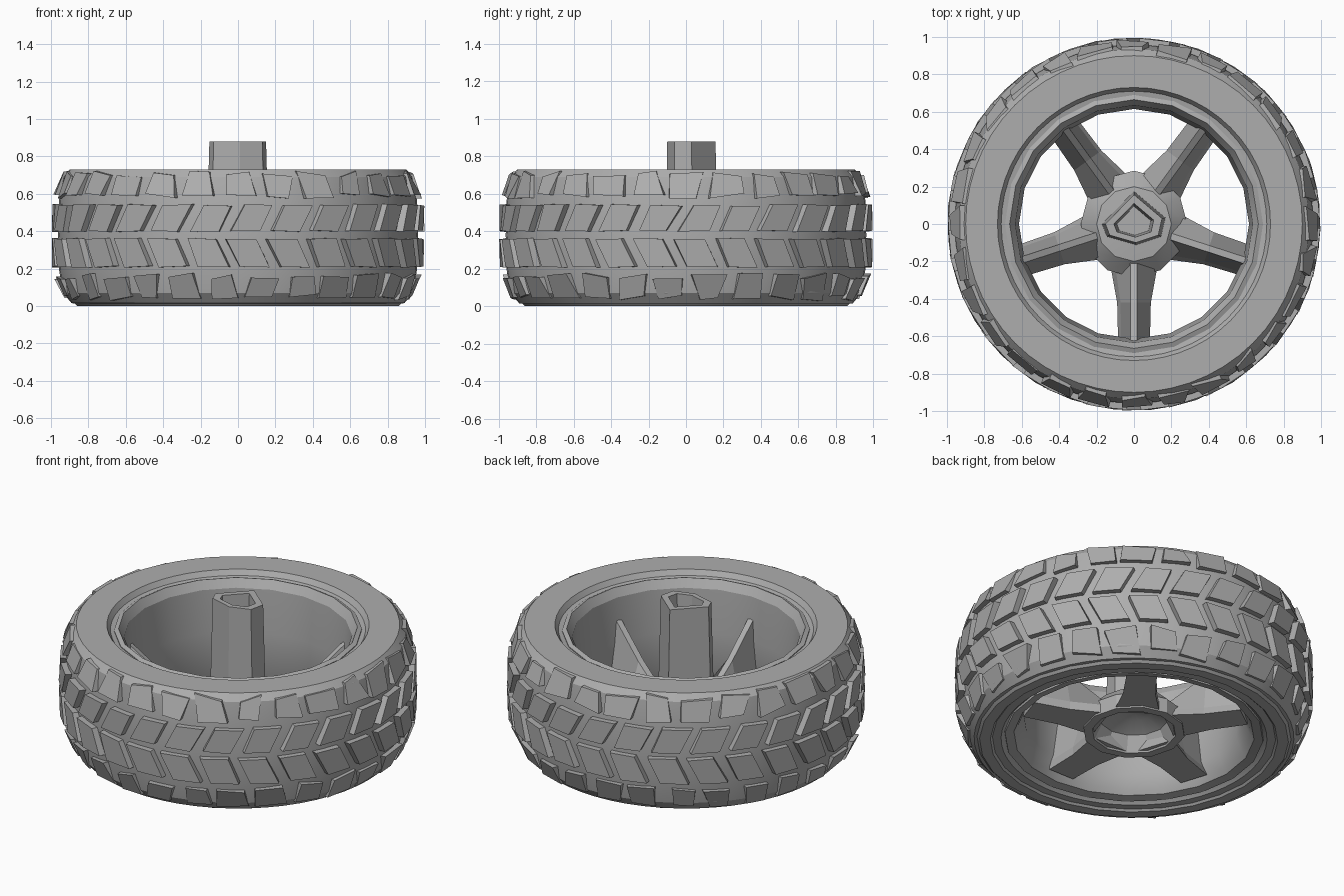
import bpy, math, random
from math import pi, cos, sin

random.seed(4)
cube = bpy.data.objects.get("Cube")
if cube:
    bpy.data.objects.remove(cube, do_unlink=True)

grey = bpy.data.materials.new("plain_grey")
grey.use_nodes = True
GREY = (0.42, 0.42, 0.42, 1)
grey.diffuse_color = GREY
grey.node_tree.nodes["Principled BSDF"].inputs["Base Color"].default_value = GREY


def make(name, verts, faces, smooth=None):
    mesh = bpy.data.meshes.new(name)
    mesh.from_pydata(verts, [], faces)
    mesh.materials.append(grey)
    obj = bpy.data.objects.new(name, mesh)
    bpy.context.collection.objects.link(obj)
    bpy.ops.object.select_all(action="DESELECT")
    obj.select_set(True)
    bpy.context.view_layer.objects.active = obj
    bpy.ops.object.mode_set(mode="EDIT")
    bpy.ops.mesh.select_all(action="SELECT")
    bpy.ops.mesh.normals_make_consistent(inside=False)
    bpy.ops.object.mode_set(mode="OBJECT")
    if smooth:
        bpy.ops.object.shade_smooth_by_angle(angle=math.radians(smooth))
    return obj


def loft(rings, closed=False):
    """Join rings of equal length; cap the ends, or close the loop of rings."""
    n = len(rings[0])
    verts = [v for ring in rings for v in ring]
    faces = []
    for i in range(len(rings) - (not closed)):
        a, b = i * n, (i + 1) % len(rings) * n
        faces += [(a + j, a + (j + 1) % n, b + (j + 1) % n, b + j) for j in range(n)]
    if not closed:
        faces += [tuple(range(n)), tuple(range(len(verts) - n, len(verts)))]
    return verts, faces


def circle(r, z, n):
    return [(r * cos(2 * pi * j / n), r * sin(2 * pi * j / n), z) for j in range(n)]


def lathe(name, profile, n, closed=False, smooth=25):
    return make(name, *loft([circle(r, z, n) for r, z in profile], closed), smooth)


# Tyre carcass
lathe("tyre", [(0.66, 0.69), (0.71, 0.70), (0.73, 0.73), (0.90, 0.73), (0.935, 0.69),
               (0.958, 0.56), (0.962, 0.38), (0.958, 0.20), (0.935, 0.07), (0.89, 0.015),
               (0.74, 0.01), (0.72, 0.03), (0.66, 0.06)], 56, True)

# Rim barrel with a lip at both ends
lathe("rim", [(0.69, 0.70), (0.665, 0.71), (0.635, 0.66), (0.615, 0.40), (0.615, 0.14),
              (0.65, 0.06), (0.67, 0.03), (0.72, 0.02), (0.73, 0.06), (0.68, 0.10)],
      20, True)


# Tread blocks: each is a raised quad with slightly flared sides
def tread_radius(z):
    t = abs(z - 0.38) / 0.34
    return 0.9995 - 0.062 * t ** 4


def tread_row(name, z0, z1, width, slant, offset, jitter, count=28):
    verts, faces = [], []
    for i in range(count):
        mid = 2 * pi * (i + offset) / count
        corners = [(-width - slant, z0), (width - slant, z0), (width + slant, z1), (-width + slant, z1)]
        base, top = [], []
        for a, z in corners:
            a += random.uniform(-jitter, jitter)
            z += random.uniform(-jitter, jitter) * 0.6
            r = tread_radius(z) - random.uniform(0, jitter) * 0.6
            top.append((r * cos(mid + a), r * sin(mid + a), z))
            w = mid + a * 1.1
            rb = tread_radius(z) - 0.06
            base.append((rb * cos(w), rb * sin(w), z))
        v, f = loft([base, top])
        faces += [tuple(k + len(verts) for k in face) for face in f]
        verts += v
    make(name, verts, faces)


tread_row("upper_shoulder_tread", 0.59, 0.705, 0.075, 0.0, 0.0, 0.03)
tread_row("upper_centre_tread", 0.40, 0.54, 0.078, 0.035, 0.35, 0.008)
tread_row("lower_centre_tread", 0.21, 0.36, 0.078, -0.035, 0.25, 0.008)
tread_row("lower_shoulder_tread", 0.045, 0.16, 0.075, 0.0, 0.6, 0.03)

# Hub with a dished underside
lathe("hub", [(0.0, 0.19), (0.10, 0.18), (0.19, 0.14), (0.235, 0.05), (0.285, 0.05),
              (0.285, 0.14), (0.20, 0.22), (0.0, 0.24)], 12, True)

# Hollow axle stub, slightly irregular and tapered
outline = [(0.0, 0.157), (0.15, 0.03), (0.13, -0.06), (0.01, -0.10), (-0.13, -0.06), (-0.153, 0.0)]


def axle_ring(s, z):
    return [(x * s, y * s, z) for x, y in outline]


make("axle", *loft([axle_ring(1.12, 0.2), axle_ring(1, 0.88), axle_ring(0.7, 0.88),
                    axle_ring(0.6, 0.62)]))

# Five spokes: a flat plate with a ridge climbing to the rim
for k in range(5):
    a = math.radians(270 + 72 * k)
    rings = []
    for r, w, ridge in ((0.20, 0.13, 0.20), (0.42, 0.09, 0.35), (0.63, 0.085, 0.53)):
        section = [(-w, 0.06), (w, 0.06), (w, 0.11), (0.015, ridge), (-0.02, ridge), (-w * 0.8, 0.11)]
        rings.append([(r * cos(a) - s * sin(a), r * sin(a) + s * cos(a), z) for s, z in section])
    make(f"spoke_{k + 1}", *loft(rings))

# Bottom bead that the wheel rests on
lathe("bottom_bead", [(0.80, 0.0), (0.86, 0.0), (0.88, 0.02), (0.78, 0.02)], 28, True)
